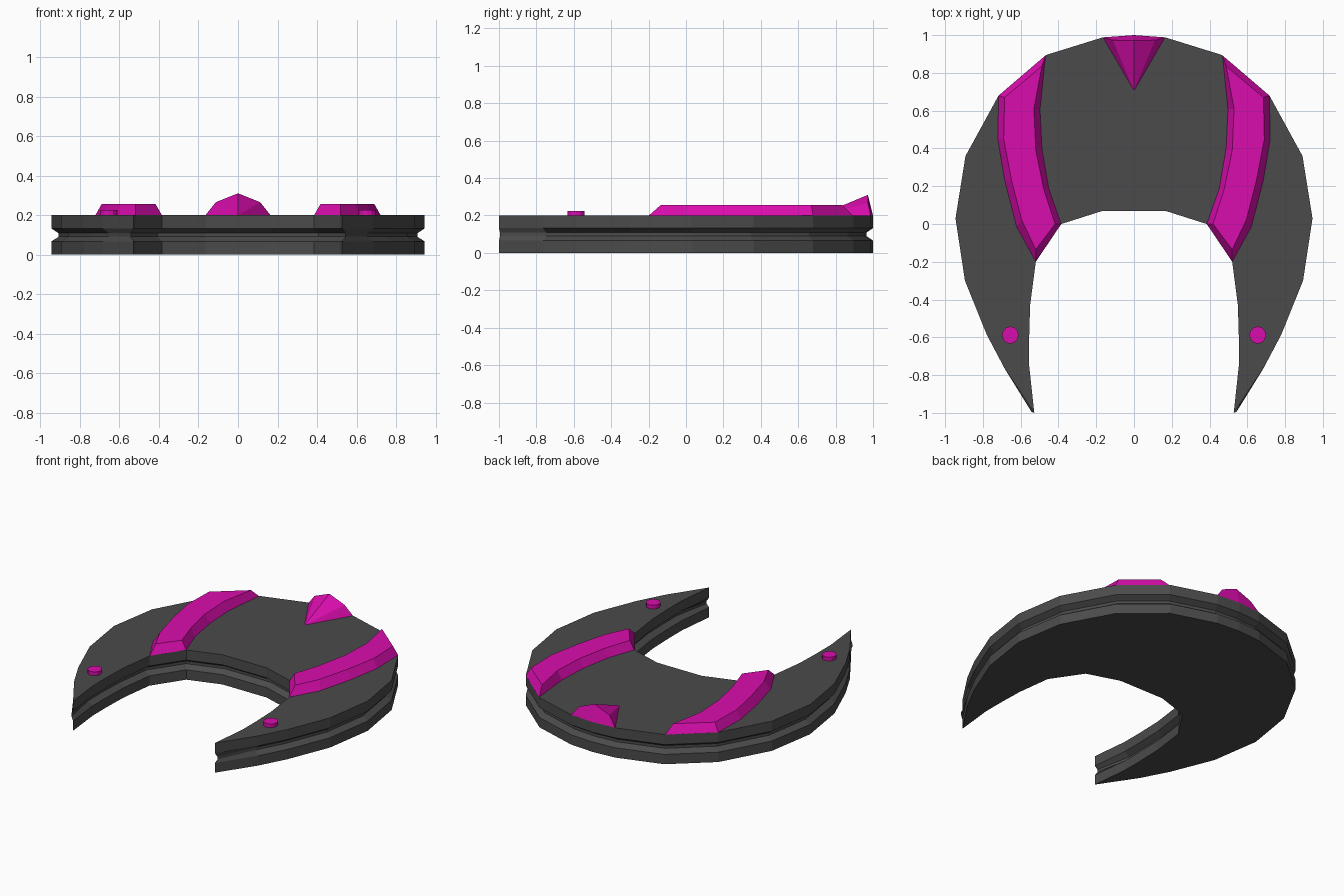
import bpy, bmesh, math
from mathutils import Vector

if "Cube" in bpy.data.objects:
    bpy.data.objects.remove(bpy.data.objects["Cube"])


def material(name, rgb):
    m = bpy.data.materials.new(name)
    m.diffuse_color = (*rgb, 1)
    m.use_nodes = True
    m.node_tree.nodes["Principled BSDF"].inputs["Base Color"].default_value = m.diffuse_color
    return m


DARK = material("charcoal grey", (0.070, 0.070, 0.070))
PINK = material("magenta", (0.70, 0.004, 0.42))


def make(name, verts, faces, mat):
    bm = bmesh.new()
    vs = [bm.verts.new(v) for v in verts]
    for f in faces:
        bm.faces.new([vs[i] for i in f])
    bmesh.ops.recalc_face_normals(bm, faces=bm.faces)
    me = bpy.data.meshes.new(name)
    bm.to_mesh(me)
    bm.free()
    me.materials.append(mat)
    ob = bpy.data.objects.new(name, me)
    bpy.context.collection.objects.link(ob)
    return ob


def stack(name, rings, mat):
    """Skin a stack of (outline, z) rings and cap both ends."""
    n = len(rings[0][0])
    verts = [(x, y, z) for outline, z in rings for x, y in outline]
    faces = [tuple(range(n)), tuple(range(n * (len(rings) - 1), n * len(rings)))]
    for r in range(len(rings) - 1):
        for i in range(n):
            j = (i + 1) % n
            faces.append((r * n + i, r * n + j, (r + 1) * n + j, (r + 1) * n + i))
    return make(name, verts, faces, mat)


def flip(points):
    return [(-x, y) for x, y in points]


# Crescent body: right half from the back centre, round the tip, to the inner edge
half = [(0.165, 0.988), (0.465, 0.895), (0.717, 0.68), (0.892, 0.36), (0.945, 0.03),
        (0.895, -0.30), (0.78, -0.585), (0.685, -0.765), (0.528, -1.0),
        (0.555, -0.75), (0.555, -0.60), (0.55, -0.43), (0.52, -0.20),
        (0.385, 0.0), (0.165, 0.07)]
TIP = 8
outline = [(0, 1.0)] + half + flip(half[::-1])


def inset(points, d):
    out = []
    n = len(points)
    for i, p in enumerate(points):
        if abs(p[1] + 1.0) < 1e-6:      # sharp tips barely move
            out.append((p[0] + math.copysign(0.015, p[0]), p[1] + 0.006))
            continue
        a, b, c = Vector(points[i - 1]), Vector(p), Vector(points[(i + 1) % n])
        e1, e2 = (b - a).normalized(), (c - b).normalized()
        n1, n2 = Vector((e1.y, -e1.x)), Vector((e2.y, -e2.x))   # inward, clockwise outline
        m = (n1 + n2).normalized()
        q = b + m * (d / max(0.5, m.dot(n1)))
        out.append((q.x, q.y))
    return out


groove = inset(outline, 0.036)
stack("crescent_body", [(outline, 0), (outline, 0.066), (groove, 0.09),
                        (groove, 0.108), (outline, 0.132), (outline, 0.2)], DARK)

# Raised curved stripes with bevelled sides
base = [(0.468, 0.893), (0.717, 0.68), (0.722, 0.45), (0.685, 0.23), (0.622, -0.015),
        (0.52, -0.20), (0.385, 0.0), (0.45, 0.185), (0.487, 0.40), (0.497, 0.61)]
top = [(0.488, 0.835), (0.685, 0.67), (0.69, 0.45), (0.648, 0.23), (0.594, 0.02),
       (0.52, -0.135), (0.418, 0.0), (0.478, 0.185), (0.52, 0.39), (0.53, 0.61)]
stack("right_stripe", [(base, 0.199), (top, 0.256)], PINK)
stack("left_stripe", [(flip(base), 0.199), (flip(top), 0.256)], PINK)

# Pointed crest at the back
make("back_crest",
     [(0, 0.705, 0.199), (0.165, 0.988, 0.199), (0, 1.0, 0.199), (-0.165, 0.988, 0.199),
      (0.112, 0.973, 0.265), (0, 0.972, 0.31), (-0.112, 0.973, 0.265)],
     [(0, 1, 2, 3), (0, 1, 4), (0, 4, 5), (0, 5, 6), (0, 6, 3),
      (1, 2, 5, 4), (2, 3, 6, 5)], PINK)

# Small round studs near the tips
for side, sx in (("right", 1), ("left", -1)):
    ring = [(sx * 0.655 + 0.044 * math.cos(math.tau * i / 12),
             -0.588 + 0.046 * math.sin(math.tau * i / 12)) for i in range(12)]
    stack(side + "_stud", [(ring, 0.199), (ring, 0.225)], PINK)
